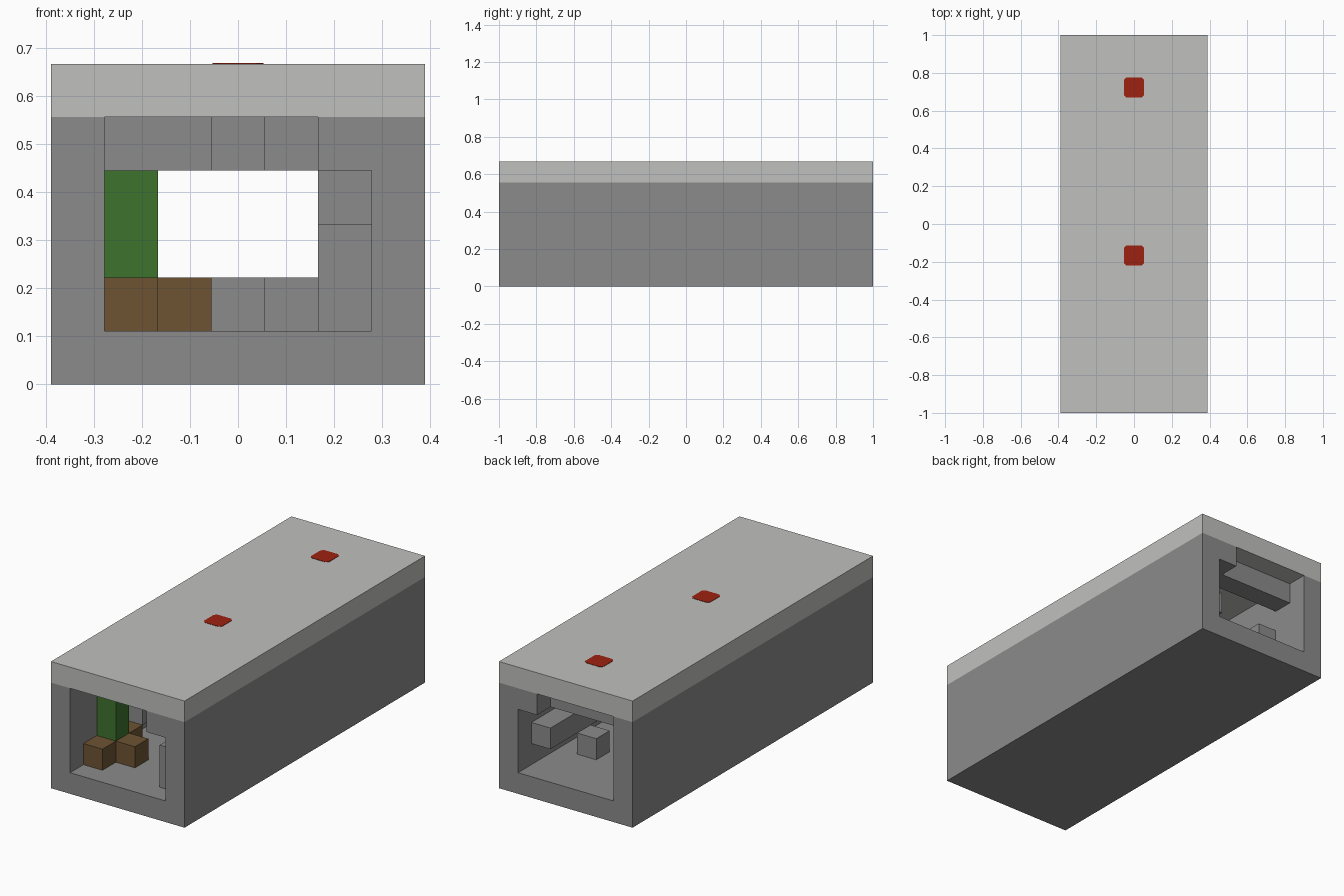
import bpy
import bmesh

U = 1 / 9                      # one block
WIDTH, LENGTH, WALL_TOP, TOP = 7, 18, 5, 6

cube = bpy.data.objects.get("Cube")
if cube:
    bpy.data.objects.remove(cube, do_unlink=True)


def material(name, rgb):
    mat = bpy.data.materials.new(name)
    mat.use_nodes = True
    mat.diffuse_color = (*rgb, 1)
    bsdf = next(n for n in mat.node_tree.nodes if n.type == "BSDF_PRINCIPLED")
    bsdf.inputs["Base Color"].default_value = (*rgb, 1)
    bsdf.inputs["Roughness"].default_value = 0.9
    return mat


STONE = material("stone grey", (0.26, 0.26, 0.26))
ROOF = material("light grey", (0.53, 0.53, 0.52))
RED = material("red", (0.34, 0.016, 0.005))
GREEN = material("green", (0.047, 0.17, 0.027))
BROWN = material("brown", (0.155, 0.087, 0.033))


def to_world(i, j, k):
    """Block grid position, counted from the front right bottom corner."""
    return ((i - WIDTH / 2) * U, (j - LENGTH / 2) * U, k * U)


def prism(name, outline, offset, mat):
    """Sweep a flat outline of grid points along an offset."""
    bm = bmesh.new()
    face = bm.faces.new([bm.verts.new(to_world(*p)) for p in outline])
    swept = bmesh.ops.extrude_face_region(bm, geom=[face])
    moved = [v for v in swept["geom"] if isinstance(v, bmesh.types.BMVert)]
    bmesh.ops.translate(bm, verts=moved, vec=[c * U for c in offset])
    bmesh.ops.recalc_face_normals(bm, faces=bm.faces)
    mesh = bpy.data.meshes.new(name)
    bm.to_mesh(mesh)
    bm.free()
    mesh.materials.append(mat)
    obj = bpy.data.objects.new(name, mesh)
    bpy.context.scene.collection.objects.link(obj)
    return obj


def block(name, start, size, mat):
    i, j, k = start
    w, d, h = size
    outline = [(i, j, k), (i + w, j, k), (i + w, j + d, k), (i, j + d, k)]
    return prism(name, outline, (0, 0, h), mat)


# Channel: floor, walls and the corner duct in one profile
profile = [(0, 0), (7, 0), (7, 5), (5, 5), (5, 4),
           (6, 4), (6, 1), (1, 1), (1, 5), (0, 5)]
prism("channel_walls", [(x, 0, z) for x, z in profile], (0, LENGTH, 0), STONE)

# Roof slab
block("roof", (0, 0, WALL_TOP), (WIDTH, LENGTH, TOP - WALL_TOP), ROOF)

# Red roof markers, squares with clipped corners
half, clip = 0.48, 0.36
corners = [(half, clip), (clip, half), (-clip, half), (-half, clip),
           (-half, -clip), (-clip, -half), (clip, -half), (half, -clip)]
for label, row in (("front", 7.5), ("back", 15.5)):
    prism(label + "_roof_marker",
          [(WIDTH / 2 + x, row + y, TOP) for x, y in corners],
          (0, 0, 0.015), RED)

# Plant with trunk base and roots
block("plant_stem", (1, 2, 2), (1, 1, 2), GREEN)
block("plant_root_bar", (1, 1, 1), (1, 3, 1), BROWN)
block("plant_side_root", (2, 2, 1), (1, 1, 1), BROWN)

# Ledges along both walls
block("left_ledge", (5, 1, 2), (1, 16, 1), STONE)
block("left_ledge_leg", (5, 1, 1), (1, 1, 1), STONE)
block("left_ledge_block", (5, 8, 3), (1, 1, 1), STONE)
block("right_ledge", (1, 4, 2), (1, 12, 1), STONE)

# Ceiling beam and hanging block
block("ceiling_beam", (1, 16, 4), (4, 1, 1), STONE)
block("hanging_block", (3, 9, 4), (1, 1, 1), STONE)

# Loose blocks on the floor
block("back_floor_block", (4, 14, 1), (1, 1, 1), STONE)
block("middle_floor_block", (3, 6, 1), (1, 1, 1), STONE)
